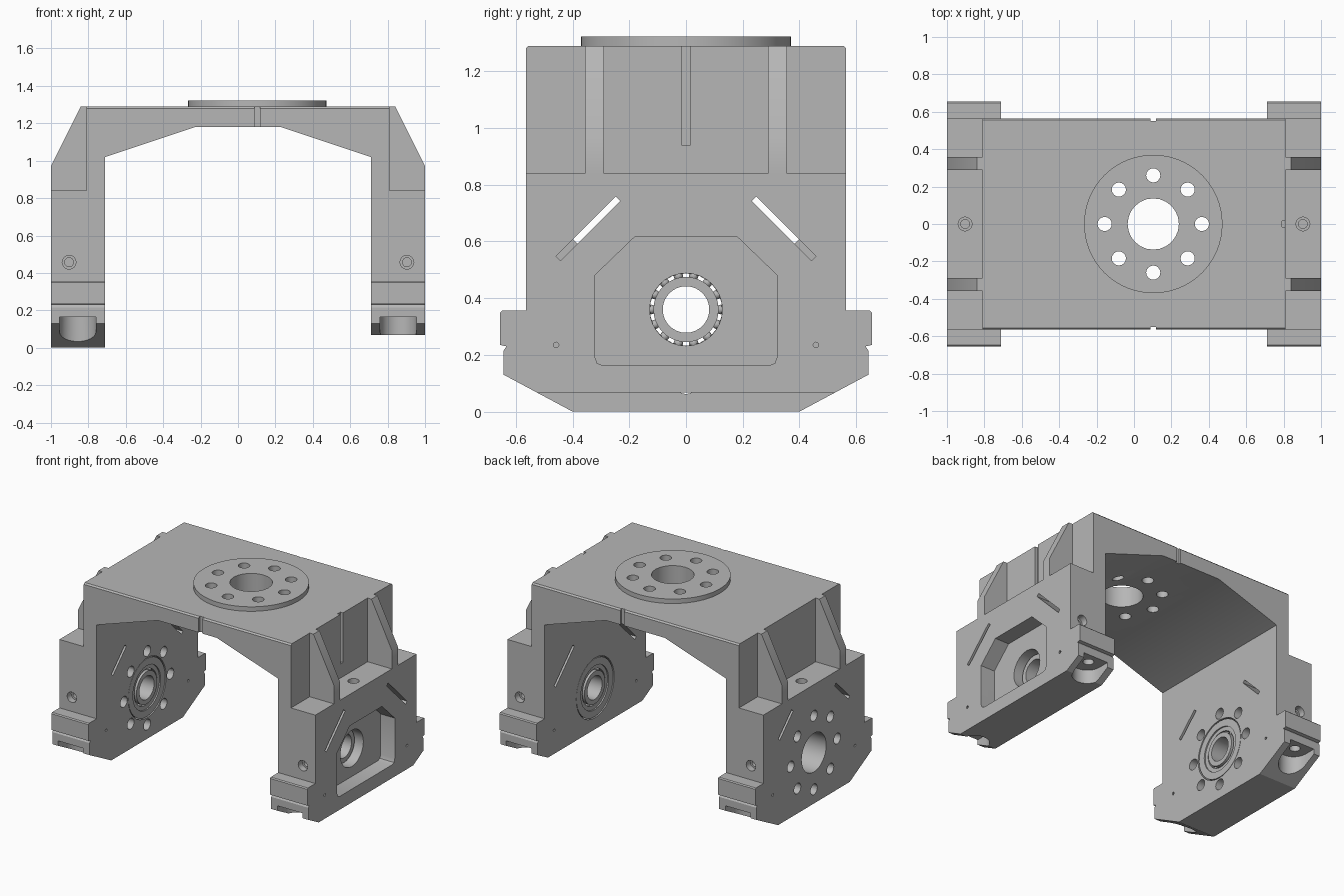
import bpy
import bmesh
from math import cos, sin, tau, radians

default_cube = bpy.data.objects.get("Cube")
if default_cube:
    bpy.data.objects.remove(default_cube, do_unlink=True)

grey = bpy.data.materials.new("machined_grey")
grey.use_nodes = True
COLOR = (0.47, 0.47, 0.47, 1)
grey.diffuse_color = COLOR
grey.node_tree.nodes["Principled BSDF"].inputs["Base Color"].default_value = COLOR

PLACE = {"X": lambda a, b, t: (t, a, b),
         "Y": lambda a, b, t: (a, t, b),
         "Z": lambda a, b, t: (a, b, t)}


def prism(name, points, axis, low, high):
    """Extrude a 2D outline along an axis."""
    bm = bmesh.new()
    rings = [[bm.verts.new(PLACE[axis](a, b, t)) for a, b in points] for t in (low, high)]
    bm.faces.new(rings[0])
    bm.faces.new(rings[1])
    count = len(points)
    for i in range(count):
        j = (i + 1) % count
        bm.faces.new((rings[0][i], rings[0][j], rings[1][j], rings[1][i]))
    bmesh.ops.recalc_face_normals(bm, faces=bm.faces)
    mesh = bpy.data.meshes.new(name)
    bm.to_mesh(mesh)
    bm.free()
    mesh.materials.append(grey)
    obj = bpy.data.objects.new(name, mesh)
    bpy.context.collection.objects.link(obj)
    return obj


def circle(a, b, radius, sides=24):
    return [(a + radius * cos(tau * i / sides), b + radius * sin(tau * i / sides))
            for i in range(sides)]


def rect(a0, a1, b0, b1):
    return [(a0, b0), (a1, b0), (a1, b1), (a0, b1)]


def symmetric(half):
    return half + [(-a, b) for a, b in reversed(half)]


def cut(target, points, axis, low, high):
    """Subtract an extruded outline from the target."""
    cutter = prism("cutter", points, axis, min(low, high), max(low, high))
    cutter.hide_render = True
    mod = target.modifiers.new("cut", "BOOLEAN")
    mod.operation = "DIFFERENCE"
    mod.solver = "EXACT"
    mod.object = cutter
    bpy.context.view_layer.objects.active = target
    bpy.ops.object.modifier_apply(modifier=mod.name)
    mesh = cutter.data
    bpy.data.objects.remove(cutter, do_unlink=True)
    bpy.data.meshes.remove(mesh)


def bolt_circle(target, a, b, axis, low, high):
    for p, q in circle(a, b, 0.26, 8):
        cut(target, circle(p, q, 0.038, 16), axis, low, high)


def ring(name, outer, inner, low, high):
    obj = prism(name, circle(0, AXLE_Z, outer, 32), "X", min(low, high), max(low, high))
    cut(obj, circle(0, AXLE_Z, inner, 32), "X", -2, 2)
    return obj


AXLE_Z = 0.36
DISC_X = 0.103
parts = []

# Bridge with sloped underside and short uprights
bridge = prism("bridge", symmetric([(0.23, 1.18), (0.71, 1.02), (0.71, 0.84),
                                    (0.81, 0.84), (0.81, 1.29)]), "Y", -0.565, 0.565)
for s in (-1, 1):
    cut(bridge, [(s * 0.58, 1.265), (s * 0.58, 1.31), (s * 0.535, 1.31)], "X", -1, 1)
    cut(bridge, rect(DISC_X - 0.015, DISC_X + 0.015, 1.1, 1.4), "Y", s * 0.55, s * 0.6)
cut(bridge, rect(-0.015, 0.015, 0.94, 1.4), "X", 0.79, 0.9)
cut(bridge, circle(DISC_X, 0, 0.137), "Z", 1, 1.5)
bolt_circle(bridge, DISC_X, 0, "Z", 1, 1.5)
parts.append(bridge)

# Mounting disc
disc = prism("mounting_disc", circle(DISC_X, 0, 0.37, 64), "Z", 1.29, 1.322)
cut(disc, circle(DISC_X, 0, 0.137), "Z", 1, 1.5)
bolt_circle(disc, DISC_X, 0, "Z", 1, 1.5)
parts.append(disc)

for side, s, floor, slot_end in (("left", 1, 0.068, 0.45), ("right", -1, 0, 0.39)):
    # Leg plate with clamping flanges at the foot
    leg = prism(side + "_leg", symmetric([
        (0.40, 0), (0.643, 0.13), (0.643, 0.215), (0.633, 0.23), (0.655, 0.235),
        (0.655, 0.35), (0.648, 0.357), (0.565, 0.357), (0.565, 0.84)]),
        "X", min(s * 0.71, s), max(s * 0.71, s))
    if floor:
        cut(leg, rect(-1, 1, -1, floor), "X", -2, 2)

    # Bearing seat, bore and face details
    cut(leg, circle(0, AXLE_Z, 0.212, 32), "X", s * 0.6, s * 0.77)
    if s > 0:
        cut(leg, symmetric([(0.29, 0.162), (0.313, 0.17), (0.322, 0.195),
                            (0.322, 0.48), (0.18, 0.617)]), "X", 0.89, 1.1)
        cut(leg, circle(0, AXLE_Z, 0.128, 32), "X", 0.6, 1.1)
    else:
        cut(leg, circle(0, AXLE_Z, 0.137, 32), "X", -0.6, -1.1)
        bolt_circle(leg, 0, AXLE_Z, "X", -0.6, -1.1)

    for f in (-1, 1):
        # Diagonal slots and pin holes
        d = 0.008
        end_z = 0.99 - slot_end
        cut(leg, [(f * (0.24 - d), 0.75 - d), (f * (0.24 + d), 0.75 + d),
                  (f * (slot_end + d), end_z + d), (f * (slot_end - d), end_z - d)],
            "X", s * 0.6, s * 1.1)
        for x0, x1 in ((0.6, 0.74), (0.97, 1.1)):
            cut(leg, circle(f * 0.458, 0.235, 0.01, 8), "X", s * x0, s * x1)
        # Stepped screw holes in the front and back faces
        cut(leg, circle(s * 0.903, 0.457, 0.037, 16), "Y", f * 0.52, f * 0.7)
        cut(leg, circle(s * 0.903, 0.457, 0.024, 16), "Y", f * 0.42, f * 0.7)
        # Open bolt pockets under the flanges
        arc = [(s * 0.857 + 0.098 * cos(tau * i / 24),
                f * (0.56 - 0.098 * sin(tau * i / 24))) for i in range(13)]
        arc += [(s * 0.857 - 0.098, f * 0.8), (s * 0.857 + 0.098, f * 0.8)]
        cut(leg, arc, "Z", -0.2, 0.165)
        cut(leg, circle(s * 0.857, f * 0.57, 0.035, 16), "Z", -0.2, 0.3)

        # Gusset ribs above the ledge
        rib = prism(f"{side}_{'back' if f > 0 else 'front'}_rib",
                    [(s * 0.81, 0.84), (s, 0.84), (s, 0.97), (s * 0.84, 1.29), (s * 0.81, 1.29)],
                    "Y", min(f * 0.29, f * 0.357), max(f * 0.29, f * 0.357))
        parts.append(rib)

    # Stepped hole in the ledge
    cut(leg, circle(s * 0.903, 0, 0.037, 16), "Z", 0.79, 1)
    cut(leg, circle(s * 0.903, 0, 0.024, 16), "Z", 0.68, 1)
    parts.append(leg)

    # Bearing races and balls
    parts.append(ring(side + "_outer_race", 0.205, 0.155, s * 0.713, s * 0.769))
    parts.append(ring(side + "_bearing_seal", 0.156, 0.127, s * 0.722, s * 0.769))
    parts.append(ring(side + "_inner_race", 0.115, 0.082, s * 0.713, s * 0.83))
    bm = bmesh.new()
    for y, z in circle(0, AXLE_Z, 0.121, 14):
        made = bmesh.ops.create_icosphere(bm, subdivisions=2, radius=0.017)
        bmesh.ops.translate(bm, verts=made["verts"], vec=(s * 0.75, y, z))
    mesh = bpy.data.meshes.new(side + "_bearing_balls")
    bm.to_mesh(mesh)
    bm.free()
    mesh.materials.append(grey)
    balls = bpy.data.objects.new(side + "_bearing_balls", mesh)
    bpy.context.collection.objects.link(balls)
    parts.append(balls)

# Smooth the round walls and keep machined edges sharp
bpy.ops.object.select_all(action="DESELECT")
for obj in parts:
    obj.select_set(True)
bpy.context.view_layer.objects.active = bridge
bpy.ops.object.shade_smooth_by_angle(angle=radians(28))
